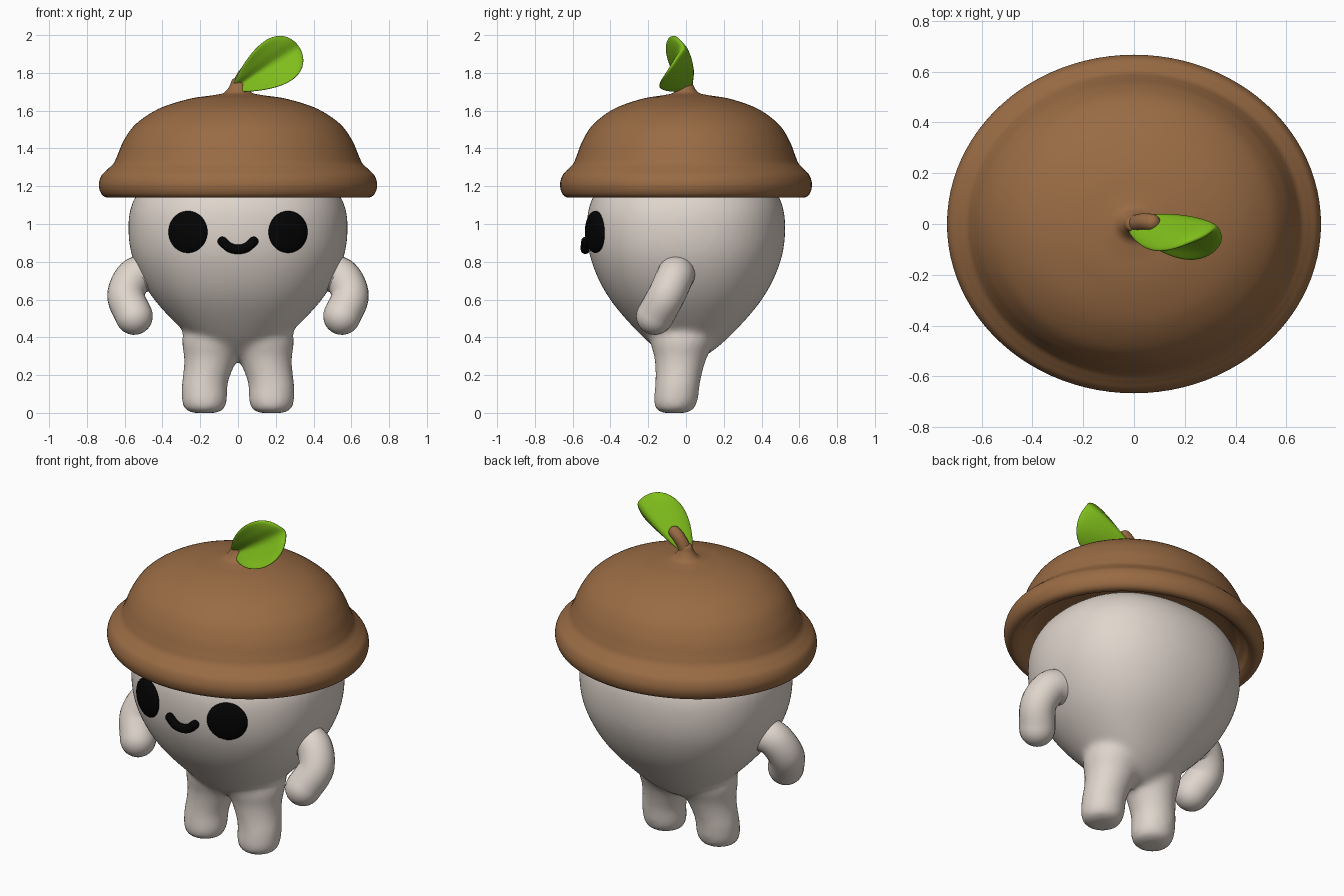
import bpy, bmesh, math
from mathutils import Vector, Matrix

if "Cube" in bpy.data.objects:
    bpy.data.objects.remove(bpy.data.objects["Cube"], do_unlink=True)


def material(name, rgb):
    m = bpy.data.materials.new(name)
    m.use_nodes = True
    m.diffuse_color = (*rgb, 1)
    bsdf = m.node_tree.nodes["Principled BSDF"]
    bsdf.inputs["Base Color"].default_value = (*rgb, 1)
    bsdf.inputs["Roughness"].default_value = 0.6
    return m


CREAM = material("cream", (0.74, 0.665, 0.605))
BROWN = material("acorn brown", (0.32, 0.148, 0.058))
GREEN = material("leaf green", (0.21, 0.51, 0.011))
BLACK = material("face black", (0.001, 0.001, 0.001))


def finish(bm, name, mat):
    bmesh.ops.recalc_face_normals(bm, faces=bm.faces)
    for f in bm.faces:
        f.smooth = True
    me = bpy.data.meshes.new(name)
    bm.to_mesh(me)
    bm.free()
    me.materials.append(mat)
    ob = bpy.data.objects.new(name, me)
    bpy.context.collection.objects.link(ob)
    return ob


def spline(points, steps=6):
    """Smooth curve passing through the points."""
    p = [Vector(q) for q in points]
    p = [2 * p[0] - p[1]] + p + [2 * p[-1] - p[-2]]
    out = []
    for a, b, c, d in zip(p, p[1:], p[2:], p[3:]):
        for i in range(steps):
            t = i / steps
            out.append(b + (c - a) * t / 2 + (a - 2.5 * b + 2 * c - d / 2) * t * t
                       + (1.5 * (b - c) + (d - a) / 2) * t ** 3)
    return out + [p[-2]]


def lathe(bm, profile, y_scale=1.0, sides=64):
    """Turn a radius/height profile around z; returns the new vertices."""
    pts = spline([(r, 0, z) for r, z in profile])
    verts = [bm.verts.new((max(p.x, 0), 0, p.z)) for p in pts]
    edges = [bm.edges.new(e) for e in zip(verts, verts[1:])]
    old = set(bm.verts) - set(verts)
    bmesh.ops.spin(bm, geom=verts + edges, axis=(0, 0, 1), cent=(0, 0, 0),
                   angle=math.tau, steps=sides, use_merge=True)
    new = [v for v in bm.verts if v not in old]
    bmesh.ops.remove_doubles(bm, verts=new, dist=0.0005)
    new = [v for v in bm.verts if v not in old]
    for v in new:
        v.co.y *= y_scale
    return new


def tube(name, points, radius, mat, sides=24):
    """Round-ended tube along a smooth path."""
    path = spline(points, 8)
    start = (path[0] - path[1]).normalized()
    end = (path[-1] - path[-2]).normalized()
    caps = [(math.sin(a) * radius, max(math.cos(a), 0.02))
            for a in (math.pi / 2 * i / 7 for i in range(1, 8))]
    rings = [(path[0] + start * d, s) for d, s in reversed(caps)]
    rings += [(p, 1) for p in path]
    rings += [(path[-1] + end * d, s) for d, s in caps]
    bm = bmesh.new()
    loops = []
    for i, (p, s) in enumerate(rings):
        tangent = rings[min(i + 1, len(rings) - 1)][0] - rings[max(i - 1, 0)][0]
        u = tangent.cross(Vector((0, 1, 0))).normalized()
        w = u.cross(tangent).normalized()
        loops.append([bm.verts.new(p + (u * math.cos(a) + w * math.sin(a)) * radius * s)
                      for a in (math.tau * k / sides for k in range(sides))])
    for a, b in zip(loops, loops[1:]):
        for k in range(sides):
            j = (k + 1) % sides
            bm.faces.new((a[k], a[j], b[j], b[k]))
    bm.faces.new(loops[0])
    bm.faces.new(loops[-1])
    return finish(bm, name, mat)


# Body, slightly squared in plan, with flared legs fused to it
bm = bmesh.new()
torso = lathe(bm, [(0, 0.27), (0.10, 0.295), (0.25, 0.40), (0.44, 0.595), (0.545, 0.78),
                   (0.58, 0.95), (0.56, 1.11), (0.46, 1.24), (0.25, 1.33), (0, 1.36)])
for v in torso:
    angle = math.atan2(v.co.y, v.co.x)
    bulge = 1 + 0.04 * math.sin(2 * angle) ** 2
    v.co.x *= bulge
    v.co.y *= bulge * 0.905
for side in (-1, 1):
    leg = lathe(bm, [(0, 0), (0.06, 0), (0.10, 0.015), (0.12, 0.06), (0.122, 0.13),
                     (0.126, 0.20), (0.143, 0.29), (0.18, 0.41), (0.11, 0.50), (0, 0.53)],
                0.97, 32)
    for v in leg:
        v.co.x += side * (0.178 - 0.25 * max(0, v.co.z - 0.15))
        v.co.y += 0.115 * v.co.z - 0.062
body = finish(bm, "body_and_legs", CREAM)
remesh = body.modifiers.new("Fuse", 'REMESH')
remesh.mode = 'VOXEL'
remesh.voxel_size = 0.016
remesh.use_smooth_shade = True
soften = body.modifiers.new("Soften", 'SMOOTH')
soften.factor = 0.5
soften.iterations = 16

# Acorn cap with rolled rim, hollow underside and flare towards the stem
bm = bmesh.new()
lathe(bm, [(0, 1.26), (0.50, 1.25), (0.61, 1.20), (0.65, 1.155), (0.69, 1.14),
           (0.722, 1.158), (0.737, 1.205), (0.724, 1.255), (0.69, 1.29), (0.658, 1.322),
           (0.638, 1.365), (0.603, 1.445), (0.54, 1.53), (0.42, 1.61), (0.26, 1.662),
           (0.13, 1.682), (0.075, 1.695), (0.045, 1.73), (0.03, 1.765), (0, 1.775)],
      0.905, 96)
finish(bm, "acorn_cap", BROWN)
tube("stem", [(0, 0, 1.69), (0.01, 0.003, 1.75), (0.04, 0.008, 1.80), (0.07, 0.006, 1.825)],
     0.034, BROWN)

# Plump cupped leaf, wrapped around the stem and leaning sideways
bm = bmesh.new()
bmesh.ops.create_uvsphere(bm, u_segments=40, v_segments=28, radius=1,
                          matrix=Matrix.Rotation(math.pi / 2, 4, 'Y'))
for v in bm.verts:
    s = (v.co.x + 1) / 2
    across = v.co.z
    along = 0.412 * s - 0.004
    offset = across * (0.062 + 0.108 * s) - 0.022
    cup = (0.075 if across > 0 else 0.112) * across ** 2
    crease = 0.02 * math.exp(-(across / 0.25) ** 2)
    depth = -0.014 - 0.022 * s - cup + crease + v.co.y * 0.044
    v.co = (-0.03 + 0.84 * along - 0.54 * offset, depth,
            1.735 + 0.54 * along + 0.84 * offset)
finish(bm, "leaf", GREEN)

# Arms and eyes
for side, label in ((1, "left"), (-1, "right")):
    tube(label + "_arm", [(side * x, y, z) for x, y, z in
         ((0.47, -0.045, 0.745), (0.55, -0.06, 0.718), (0.593, -0.105, 0.62),
          (0.55, -0.165, 0.512))], 0.099, CREAM)
    bm = bmesh.new()
    bmesh.ops.create_uvsphere(bm, u_segments=40, v_segments=24, radius=1)
    place = (Matrix.Translation((side * 0.265, -0.48, 0.958))
             @ Matrix.Rotation(side * math.radians(25), 4, 'Z')
             @ Matrix.Diagonal((0.113, 0.032, 0.111, 1)))
    bmesh.ops.transform(bm, matrix=place, verts=bm.verts)
    finish(bm, label + "_eye", BLACK)

# Smiling mouth
tube("mouth", [(-0.083, -0.53, 0.908), (-0.045, -0.533, 0.876), (0, -0.533, 0.866),
               (0.045, -0.533, 0.876), (0.083, -0.53, 0.908)], 0.025, BLACK, 16)
